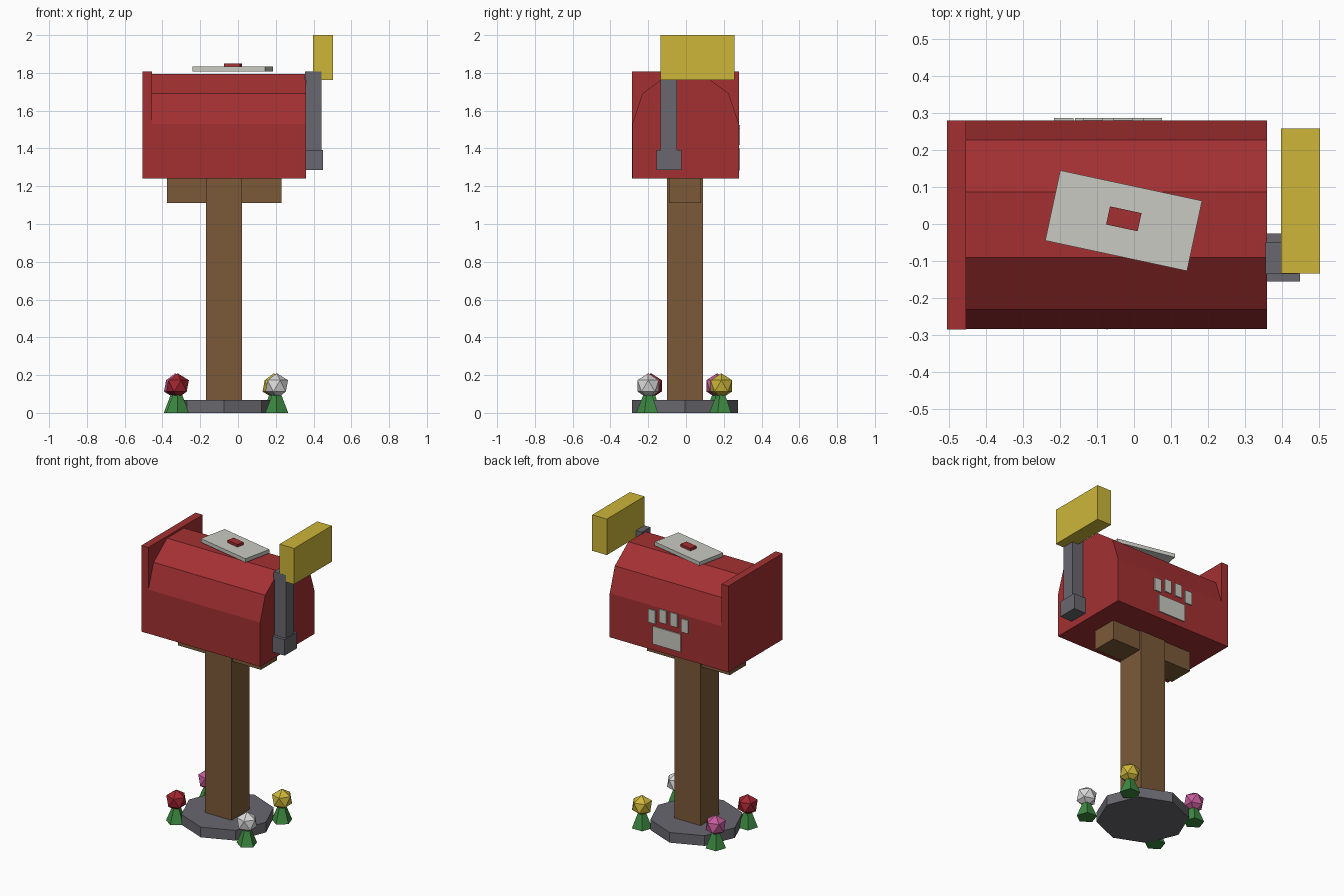
import bpy, bmesh
from math import radians, sin, cos, pi
from mathutils import Matrix, Vector

cube = bpy.data.objects.get("Cube")
if cube:
    bpy.data.objects.remove(cube, do_unlink=True)


def material(name, r, g, b):
    """Make a flat material from 0-255 display values."""
    lin = [((c / 255 + 0.055) / 1.055) ** 2.4 for c in (r, g, b)] + [1]
    m = bpy.data.materials.new(name)
    m.use_nodes = True
    m.diffuse_color = lin
    m.node_tree.nodes["Principled BSDF"].inputs["Base Color"].default_value = lin
    return m


RED = material("red paint", 163, 48, 50)
YELLOW = material("yellow paint", 205, 182, 58)
GREY = material("grey metal", 104, 103, 110)
WOOD = material("brown wood", 124, 90, 57)
PAPER = material("paper", 200, 202, 193)
GREEN = material("leaf green", 62, 138, 66)
WHITE = material("white petals", 218, 218, 218)
PINK = material("pink petals", 198, 92, 156)
CRIMSON = material("crimson petals", 160, 38, 48)


def finish(name, bm, mat, matrix=None):
    bmesh.ops.recalc_face_normals(bm, faces=bm.faces)
    mesh = bpy.data.meshes.new(name)
    bm.to_mesh(mesh)
    bm.free()
    mesh.materials.append(mat)
    obj = bpy.data.objects.new(name, mesh)
    if matrix:
        obj.matrix_world = matrix
    bpy.context.collection.objects.link(obj)
    return obj


def box(name, mat, x, y, z, turn=0):
    """Box from (min, max) ranges, turned about its own vertical axis."""
    ranges = (x, y, z)
    centre = Vector([(a + b) / 2 for a, b in ranges])
    size = Vector([b - a for a, b in ranges])
    bm = bmesh.new()
    bmesh.ops.create_cube(bm, size=1)
    bmesh.ops.scale(bm, vec=size, verts=bm.verts)
    return finish(name, bm, mat, Matrix.Translation(centre) @ Matrix.Rotation(turn, 4, "Z"))


def prism(name, mat, points, offset):
    """Extrude a closed outline along an offset."""
    bm = bmesh.new()
    face = bm.faces.new([bm.verts.new(p) for p in points])
    new = bmesh.ops.extrude_face_region(bm, geom=[face], use_keep_orig=True)["geom"]
    bmesh.ops.translate(bm, vec=offset, verts=[v for v in new if isinstance(v, bmesh.types.BMVert)])
    return finish(name, bm, mat)


# Octagonal base, post and cross brace
base_x, base_y = -0.073, -0.005
octagon = [(base_x + 0.28 * cos(i * pi / 4), base_y + 0.28 * sin(i * pi / 4), 0) for i in range(8)]
prism("base", GREY, octagon, (0, 0, 0.067))
box("post", WOOD, (-0.17, 0.022), (-0.1, 0.09), (0.03, 1.25))
box("cross_brace", WOOD, (-0.375, 0.23), (-0.09, 0.08), (1.11, 1.25))

# Faceted box body and its square door
half = [(0.282, 1.24), (0.282, 1.53), (0.229, 1.69), (0.088, 1.795)]
outline = half + [(-y, z) for y, z in reversed(half)]
prism("mailbox_body", RED, [(-0.46, y - 0.002, z) for y, z in outline], (0.82, 0, 0))
box("door", RED, (-0.505, -0.454), (-0.285, 0.28), (1.24, 1.808))

# Signal flag with its arm and pivot
box("flag_pivot", GREY, (0.355, 0.449), (-0.155, -0.025), (1.287, 1.392))
box("flag_arm", GREY, (0.355, 0.443), (-0.135, -0.048), (1.39, 1.808))
box("flag", YELLOW, (0.397, 0.503), (-0.134, 0.258), (1.763, 2.0))

# Letter and seal resting on the roof
tilt = radians(-12.1)
box("letter", PAPER, (-0.224, 0.168), (-0.088, 0.106), (1.808, 1.833), tilt)
box("letter_seal", RED, (-0.071, 0.016), (-0.011, 0.039), (1.83, 1.85), tilt)

# Paw shape on the back wall
back = (0.278, 0.287)
box("paw_pad", PAPER, (-0.16, 0.042), back, (1.283, 1.4))
for i in range(4):
    x = -0.19 + 0.08 * i
    lift = 0.02 if i in (1, 2) else 0
    box("paw_toe", PAPER, (x - 0.026, x + 0.026), back, (1.418 + lift, 1.505 + lift))

# Four flowers around the base
for name, mat, x, y in (("white", WHITE, 0.205, -0.2), ("yellow", YELLOW, 0.19, 0.187),
                        ("crimson", CRIMSON, -0.32, -0.185), ("pink", PINK, -0.332, 0.165)):
    bm = bmesh.new()
    bmesh.ops.create_cone(bm, cap_ends=True, segments=5, radius1=0.064, radius2=0.012, depth=0.13)
    place = Matrix.Translation((x, y, 0.065)) @ Matrix.Rotation(pi, 4, "Z")
    finish(name + "_flower_leaves", bm, GREEN, place)
    bm = bmesh.new()
    bmesh.ops.create_icosphere(bm, subdivisions=1, radius=0.067)
    finish(name + "_flower_head", bm, mat, Matrix.Translation((x, y, 0.143)))
